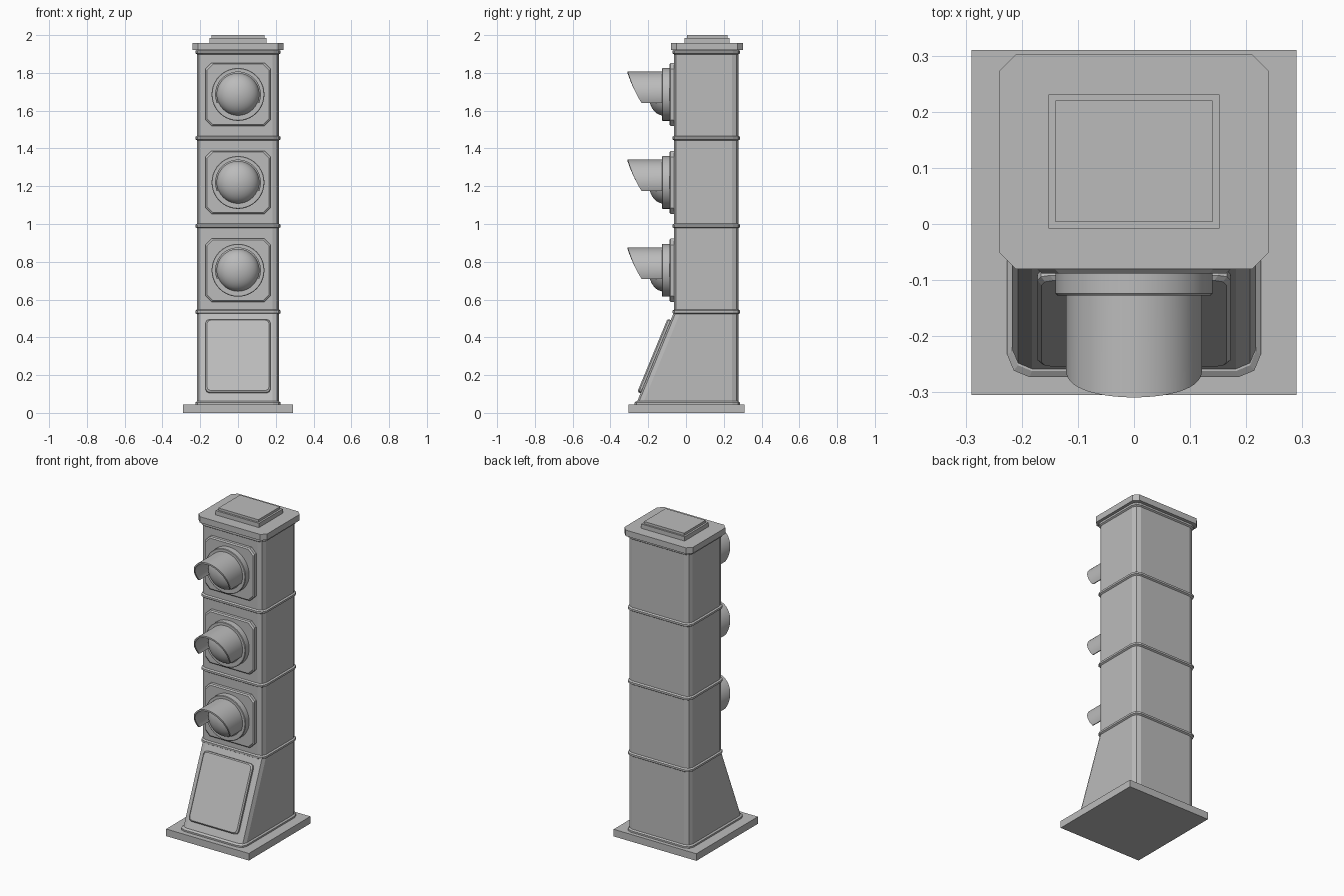
import bpy, bmesh
from math import sin, cos, pi, atan, radians

cube = bpy.data.objects.get("Cube")
if cube:
    bpy.data.objects.remove(cube)

grey = bpy.data.materials.new("plain_grey")
grey.use_nodes = True
GREY = (0.5, 0.5, 0.5, 1)
grey.diffuse_color = GREY
grey.node_tree.nodes["Principled BSDF"].inputs["Base Color"].default_value = GREY


def finish(name, bm, smooth=None):
    bmesh.ops.remove_doubles(bm, verts=bm.verts, dist=1e-5)
    bmesh.ops.recalc_face_normals(bm, faces=bm.faces)
    mesh = bpy.data.meshes.new(name)
    bm.to_mesh(mesh)
    bm.free()
    mesh.materials.append(grey)
    ob = bpy.data.objects.new(name, mesh)
    bpy.context.collection.objects.link(ob)
    if smooth:
        bpy.ops.object.select_all(action='DESELECT')
        ob.select_set(True)
        bpy.context.view_layer.objects.active = ob
        bpy.ops.object.shade_smooth_by_angle(angle=radians(smooth))
    return ob


def outline(hx, y0, y1, r, segs):
    """Rectangle with rounded (or chamfered, segs=1) corners."""
    pts = []
    corners = ((hx - r, y1 - r), (r - hx, y1 - r), (r - hx, y0 + r), (hx - r, y0 + r))
    for q, (cx, cy) in enumerate(corners):
        for s in range(segs + 1):
            a = (q + s / segs) * pi / 2
            pts.append((cx + r * cos(a), cy + r * sin(a)))
    return pts


def loft(name, rings, segs=1, smooth=None):
    """Closed solid through rings of (z, half width, y0, y1, corner)."""
    bm = bmesh.new()
    loops = [[bm.verts.new((x, y, z)) for x, y in outline(hx, y0, y1, r, segs)]
             for z, hx, y0, y1, r in rings]
    for a, b in zip(loops, loops[1:]):
        for i in range(len(a)):
            j = (i + 1) % len(a)
            bm.faces.new((a[i], a[j], b[j], b[i]))
    bm.faces.new(loops[0][::-1])
    bm.faces.new(loops[-1])
    return finish(name, bm, smooth)


def slab(name, z0, z1, hx, y0, y1, r=0.0001, segs=1):
    return loft(name, [(z0, hx, y0, y1, r), (z1, hx, y0, y1, r)], segs)


def plate(name, hx, hy, thick, r, bevel, segs=1):
    """Upright plate with a bevelled front edge, built facing up."""
    h = bevel
    return loft(name, [(-0.01, hx, -hy, hy, r), (thick - h, hx, -hy, hy, r),
                       (thick, hx - h, h - hy, hy - h, r)], segs)


def round_part(name, rings, smooth=35):
    return loft(name, [(z, r, -r, r, r) for z, r in rings], 10, smooth)


def face_front(ob, y, z, tilt=0):
    ob.rotation_euler.x = pi / 2 - tilt
    ob.location = (0, y, z)


FRONT, BACK, HALF = -0.063, 0.278, 0.217
SEAMS = (0.535, 0.99, 1.455, 1.91)

# Foot and sloped base
slab("foot_plate", 0, 0.045, 0.29, -0.305, 0.31)
loft("base_body", [(0.045, HALF, -0.265, BACK, 0.035),
                   (SEAMS[0], HALF, FRONT, BACK, 0.035)], 2)
loft("base_trim", [(0.045, 0.226, -0.273, 0.286, 0.04),
                   (0.055, 0.226, -0.273, 0.286, 0.04),
                   (0.062, HALF, -0.262, BACK, 0.035)], 2)
tilt = atan(0.202 / 0.49)
face_front(plate("access_panel", 0.172, 0.209, 0.018, 0.022, 0.007, 2), -0.161, 0.298, tilt)

# Stacked column sections with a trim ring on each joint
for i, (lo, hi) in enumerate(zip(SEAMS, SEAMS[1:])):
    slab(f"column_section_{i + 1}", lo, hi, HALF, FRONT, BACK, 0.035, 2)
for i, z in enumerate(SEAMS):
    e = 0.009
    loft(f"trim_ring_{i + 1}",
         [(z - 0.012, HALF, FRONT, BACK, 0.035),
          (z - 0.006, HALF + e, FRONT - e, BACK + e, 0.039),
          (z + 0.006, HALF + e, FRONT - e, BACK + e, 0.039),
          (z + 0.012, HALF, FRONT, BACK, 0.035)], 2)

# Cap with stepped block
slab("cap_plate", 1.92, 1.958, 0.24, -0.08, 0.302, 0.029)
slab("cap_neck", 1.9, 1.92, HALF, FRONT, BACK, 0.035, 2)
slab("cap_block", 1.958, 1.985, 0.152, -0.008, 0.231)
slab("cap_top", 1.985, 2.0, 0.14, 0.004, 0.22)


def visor(name, z, radius=0.121, steps=36):
    """Hood open below, its front edge sweeping back towards the sides."""
    bm = bmesh.new()
    half_arc = radians(112)
    rows = []
    for i in range(steps + 1):
        t = 2 * i / steps - 1
        a = pi / 2 + t * half_arc
        x, h = radius * cos(a), z + radius * sin(a)
        rows.append([bm.verts.new((x, y, h)) for y in (-0.11, -0.309 + 0.074 * t * t)])
    for a, b in zip(rows, rows[1:]):
        bm.faces.new((a[0], a[1], b[1], b[0]))
    # Thicken towards the axis
    outer = list(bm.verts)
    ext = bmesh.ops.extrude_face_region(bm, geom=list(bm.faces), use_keep_orig=True)
    inner = [v for v in ext["geom"] if isinstance(v, bmesh.types.BMVert)]
    k = 1 - 0.01 / radius
    for v in inner:
        v.co.x *= k
        v.co.z = z + (v.co.z - z) * k
    return finish(name, bm, 35)


# Signal lamps
for i, z in enumerate((0.755, 1.22, 1.686)):
    tag = f"_{i + 1}"
    face_front(plate("lamp_plate" + tag, 0.172, 0.167, 0.025, 0.032, 0.007), FRONT, z)
    face_front(round_part("lamp_ring" + tag,
                          [(-0.01, 0.14), (0.036, 0.14), (0.039, 0.137)]), -0.088, z)
    dome = [(0.078 * sin(a), 0.112 * cos(a)) for a in (k * pi / 20 for k in range(10))]
    face_front(round_part("lamp_lens" + tag, dome + [(0.078, 0.002)]), -0.12, z)
    visor("lamp_visor" + tag, z)
